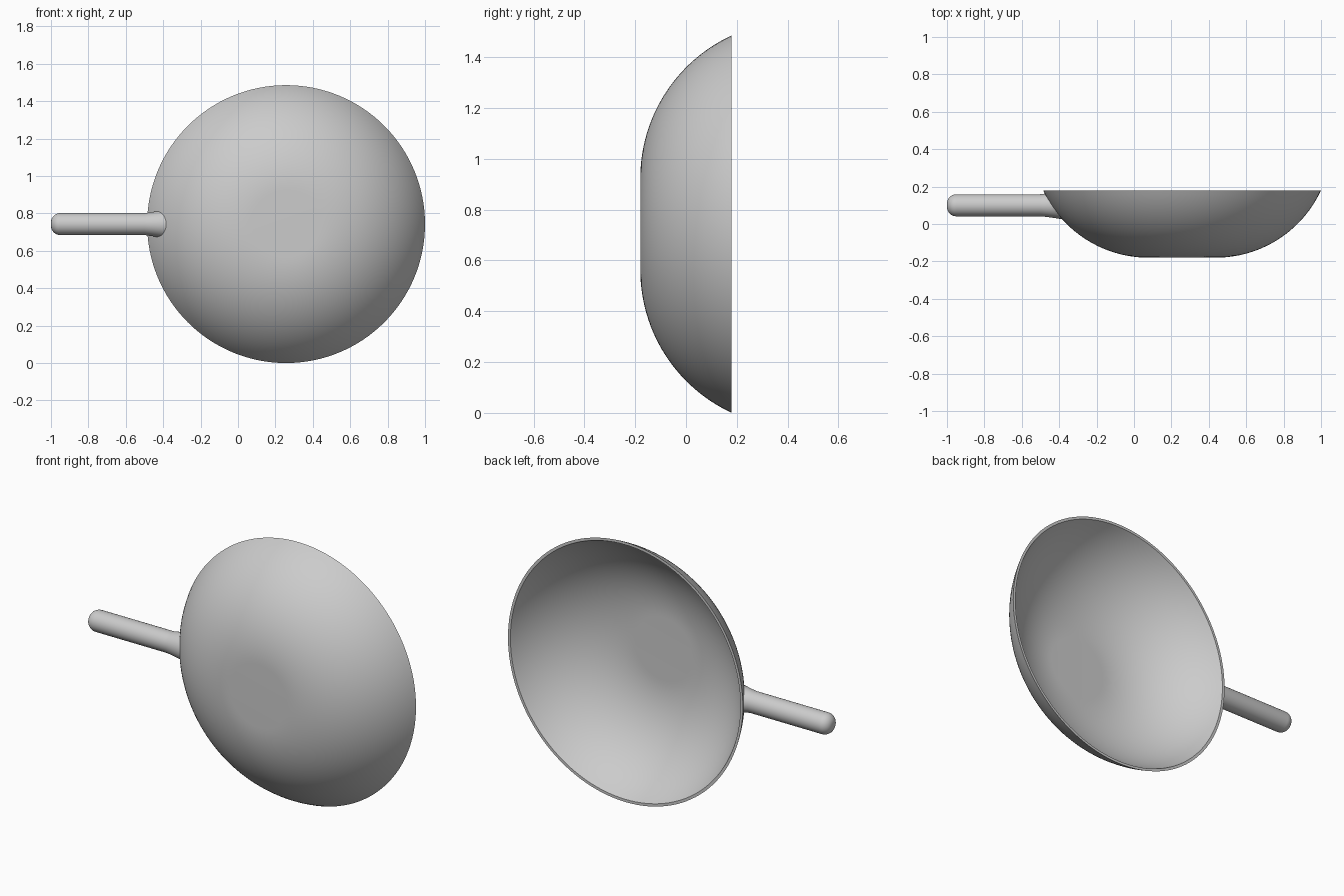
import bpy, bmesh
from math import sin, cos, pi, sqrt, asin
from mathutils import Vector

cube = bpy.data.objects.get("Cube")
if cube:
    bpy.data.objects.remove(cube, do_unlink=True)

# Bowl dimensions: flat base disc, circular wall, thin rim
CX, CZ = 0.257, 0.743
FLAT, HALF_DEPTH, ARC, WALL = 0.18, 0.18, 0.62, 0.014
ARC_Y = ARC - HALF_DEPTH

grey = bpy.data.materials.new("light_grey")
grey.use_nodes = True
colour = (0.6, 0.6, 0.6, 1)
grey.diffuse_color = colour
grey.node_tree.nodes["Principled BSDF"].inputs["Base Color"].default_value = colour


def finish(name, bm):
    bmesh.ops.remove_doubles(bm, verts=bm.verts, dist=0.0001)
    bmesh.ops.recalc_face_normals(bm, faces=bm.faces)
    mesh = bpy.data.meshes.new(name)
    bm.to_mesh(mesh)
    bm.free()
    mesh.materials.append(grey)
    obj = bpy.data.objects.new(name, mesh)
    bpy.context.collection.objects.link(obj)
    bpy.ops.object.select_all(action="DESELECT")
    obj.select_set(True)
    bpy.context.view_layer.objects.active = obj
    bpy.ops.object.shade_smooth_by_angle(angle=pi / 5)
    return obj


def wall_profile(radius, steps=28):
    """Radius and depth of one bowl skin, from the base to the rim."""
    end = pi / 2 - asin((ARC_Y - HALF_DEPTH) / radius)
    angles = [end * i / steps for i in range(steps + 1)]
    return [(0, ARC_Y - radius)] + [
        (FLAT + radius * sin(a), ARC_Y - radius * cos(a)) for a in angles]


# Bowl: outer and inner skins revolved about the y axis
bm = bmesh.new()
points = wall_profile(ARC) + wall_profile(ARC - WALL)[::-1]
verts = [bm.verts.new((CX + r, y, CZ)) for r, y in points]
edges = [bm.edges.new(pair) for pair in zip(verts, verts[1:])]
bmesh.ops.spin(bm, geom=verts + edges, cent=(CX, 0, CZ), axis=(0, 1, 0),
               angle=2 * pi, steps=128)
finish("bowl", bm)

# Handle: round bar with a rounded tip, flaring where it meets the bowl
SIDES, BAR, ROUND, HANDLE_Y = 48, 0.059, 0.05, 0.1


def wall_x(y, z):
    """x of the middle of the bowl wall on the handle side."""
    r = FLAT + sqrt((ARC - WALL / 2) ** 2 - (ARC_Y - y) ** 2)
    return CX - sqrt(r * r - (z - CZ) ** 2)


def circle(radius, y):
    angles = [2 * pi * i / SIDES for i in range(SIDES)]
    return [(y + radius * cos(a), CZ + radius * sin(a)) for a in angles]


rings = []
for i in range(9):
    a = pi / 2 * i / 8
    x, r = -1 + ROUND * (1 - cos(a)), BAR - ROUND * (1 - sin(a))
    rings.append([Vector((x, y, z)) for y, z in circle(r, HANDLE_Y)])
rings.append([Vector((-0.5, y, z)) for y, z in circle(BAR, HANDLE_Y)])
for i in range(1, 7):
    t = i / 6
    ease = t ** 1.3
    outline = circle(BAR + 0.011 * ease, HANDLE_Y - 0.006 * ease)
    rings.append([Vector((-0.5 + t * (wall_x(y, z) + 0.5), y, z))
                  for y, z in outline])

bm = bmesh.new()
loops = [[bm.verts.new(p) for p in ring] for ring in rings]
for a, b in zip(loops, loops[1:]):
    for i in range(SIDES):
        j = (i + 1) % SIDES
        bm.faces.new((a[i], a[j], b[j], b[i]))
bm.faces.new(loops[0])
finish("handle", bm)
